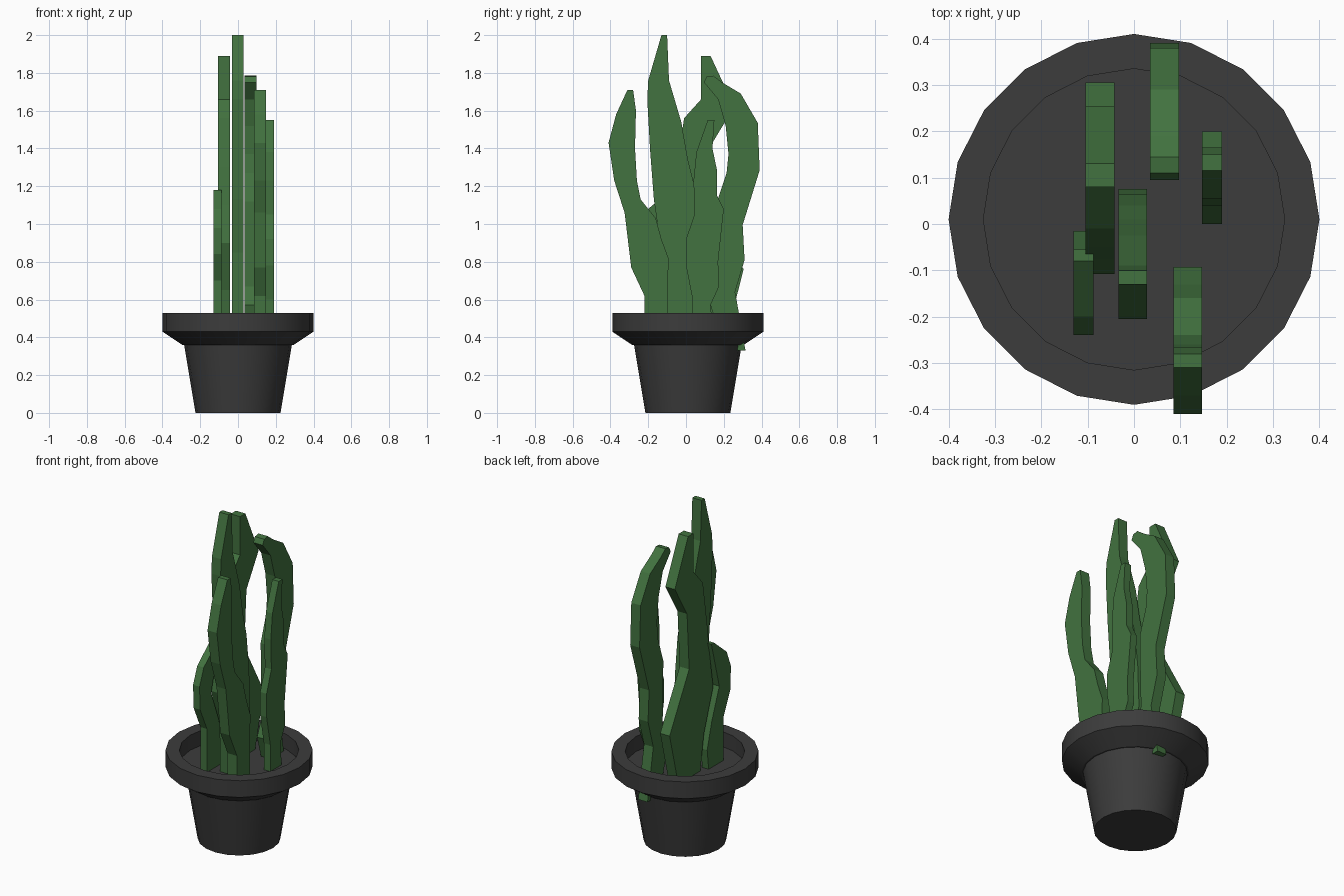
import bpy
import bmesh
import math
from mathutils import Vector

default_cube = bpy.data.objects.get("Cube")
if default_cube:
    bpy.data.objects.remove(default_cube, do_unlink=True)


def make_material(name, colour):
    material = bpy.data.materials.new(name)
    material.use_nodes = True
    material.diffuse_color = colour
    shader = next(node for node in material.node_tree.nodes if node.type == 'BSDF_PRINCIPLED')
    shader.inputs["Base Color"].default_value = colour
    shader.inputs["Roughness"].default_value = 0.8
    return material


def finish(name, mesh_builder, material):
    """Turn a bmesh into a linked object with one material."""
    bmesh.ops.recalc_face_normals(mesh_builder, faces=mesh_builder.faces)
    mesh = bpy.data.meshes.new(name)
    mesh_builder.to_mesh(mesh)
    mesh_builder.free()
    mesh.materials.append(material)
    thing = bpy.data.objects.new(name, mesh)
    bpy.context.collection.objects.link(thing)
    return thing


def lathe(name, profile, centre, sides, material):
    """Spin a radius/height profile around the vertical axis."""
    builder = bmesh.new()
    verts = [builder.verts.new((radius, 0, height)) for radius, height in profile]
    edges = [builder.edges.new(pair) for pair in zip(verts, verts[1:])]
    bmesh.ops.spin(builder, geom=verts + edges, cent=(0, 0, 0), axis=(0, 0, 1),
                   angle=math.tau, steps=sides, use_merge=False)
    bmesh.ops.remove_doubles(builder, verts=builder.verts, dist=0.0005)
    bmesh.ops.translate(builder, verts=builder.verts, vec=centre)
    thing = finish(name, builder, material)
    bpy.ops.object.select_all(action='DESELECT')
    thing.select_set(True)
    bpy.context.view_layer.objects.active = thing
    bpy.ops.object.shade_smooth_by_angle(angle=math.radians(30))
    return thing


def stem(name, left, right, front_edge, back_edge, material):
    """Extrude a flat stem outline sideways; both edges run from tip to root."""
    builder = bmesh.new()
    outline = front_edge + back_edge[::-1]
    face = builder.faces.new([builder.verts.new((left, y, z)) for y, z in outline])
    result = bmesh.ops.extrude_face_region(builder, geom=[face], use_keep_orig=True)
    moved = [item for item in result["geom"] if isinstance(item, bmesh.types.BMVert)]
    bmesh.ops.translate(builder, verts=moved, vec=Vector((right - left, 0, 0)))
    return finish(name, builder, material)


dark_grey = make_material("dark grey", (0.045, 0.045, 0.045, 1))
cactus_green = make_material("cactus green", (0.054, 0.168, 0.05, 1))

# Pot with tapered body, flared rim and soil surface
lathe("pot", [(0, 0), (.225, 0), (.285, .36), (.295, .36), (.4, .43), (.4, .53),
              (.325, .53), (.325, .44), (0, .44)],
      (0, .01, 0), 20, dark_grey)

# Short stem on the far side
stem("short_stem", -.13, -.087,
     [(-.08, 1.18), (-.2, 1.08), (-.24, .98), (-.235, .84), (-.17, .7), (-.17, .35)],
     [(-.055, 1.18), (-.09, 1.05), (-.13, .9), (-.06, .72), (-.015, .56), (-.04, .35)],
     cactus_green)

# Stem with a bulge low down and a hooked head
stem("hooked_stem", -.105, -.042,
     [(.08, 1.89), (.08, 1.66), (-.01, 1.56), (-.05, 1.3), (-.075, 1.1),
      (-.108, .9), (-.02, .65), (.03, .35)],
     [(.13, 1.89), (.255, 1.62), (.14, 1.43), (.12, 1.09), (.305, .76), (.2, .35)],
     cactus_green)

# Tallest stem in the middle
stem("tall_stem", -.033, .028,
     [(-.13, 2), (-.2, 1.76), (-.205, 1.66), (-.19, 1.39), (-.17, 1.13),
      (-.13, .85), (-.12, .35)],
     [(-.1, 2), (-.09, 1.76), (-.025, 1.54), (.01, 1.34), (.04, 1.22),
      (.065, 1), (.075, .75), (.03, .35)],
     cactus_green)

# Stem arching inward at the back
stem("back_stem", .035, .097,
     [(.095, 1.75), (.17, 1.66), (.21, 1.52), (.225, 1.37), (.215, 1.27),
      (.165, 1.12), (.17, .8), (.175, .67), (.13, .57), (.2, .33)],
     [(.11, 1.78), (.145, 1.785), (.19, 1.75), (.29, 1.69), (.38, 1.535),
      (.39, 1.285), (.3, .995), (.31, .81), (.26, .64), (.315, .33)],
     cactus_green)

# Stem leaning out at the front
stem("front_stem", .085, .147,
     [(-.31, 1.71), (-.37, 1.58), (-.41, 1.43), (-.38, 1.23), (-.325, 1.06),
      (-.29, .77), (-.22, .62), (-.22, .37)],
     [(-.28, 1.71), (-.265, 1.6), (-.27, 1.4), (-.26, 1.23), (-.24, 1.13),
      (-.16, 1.03), (-.13, .92), (-.093, .82), (-.1, .37)],
     cactus_green)

# Slim stem on the near side
stem("slim_stem", .147, .19,
     [(.115, 1.55), (.055, 1.38), (.04, 1.23), (.045, 1.05), (0, .92),
      (0, .78), (.035, .6), (.035, .37)],
     [(.15, 1.55), (.14, 1.4), (.165, 1.28), (.165, 1.15), (.2, 1.08),
      (.17, .8), (.175, .67), (.13, .57), (.15, .37)],
     cactus_green)
